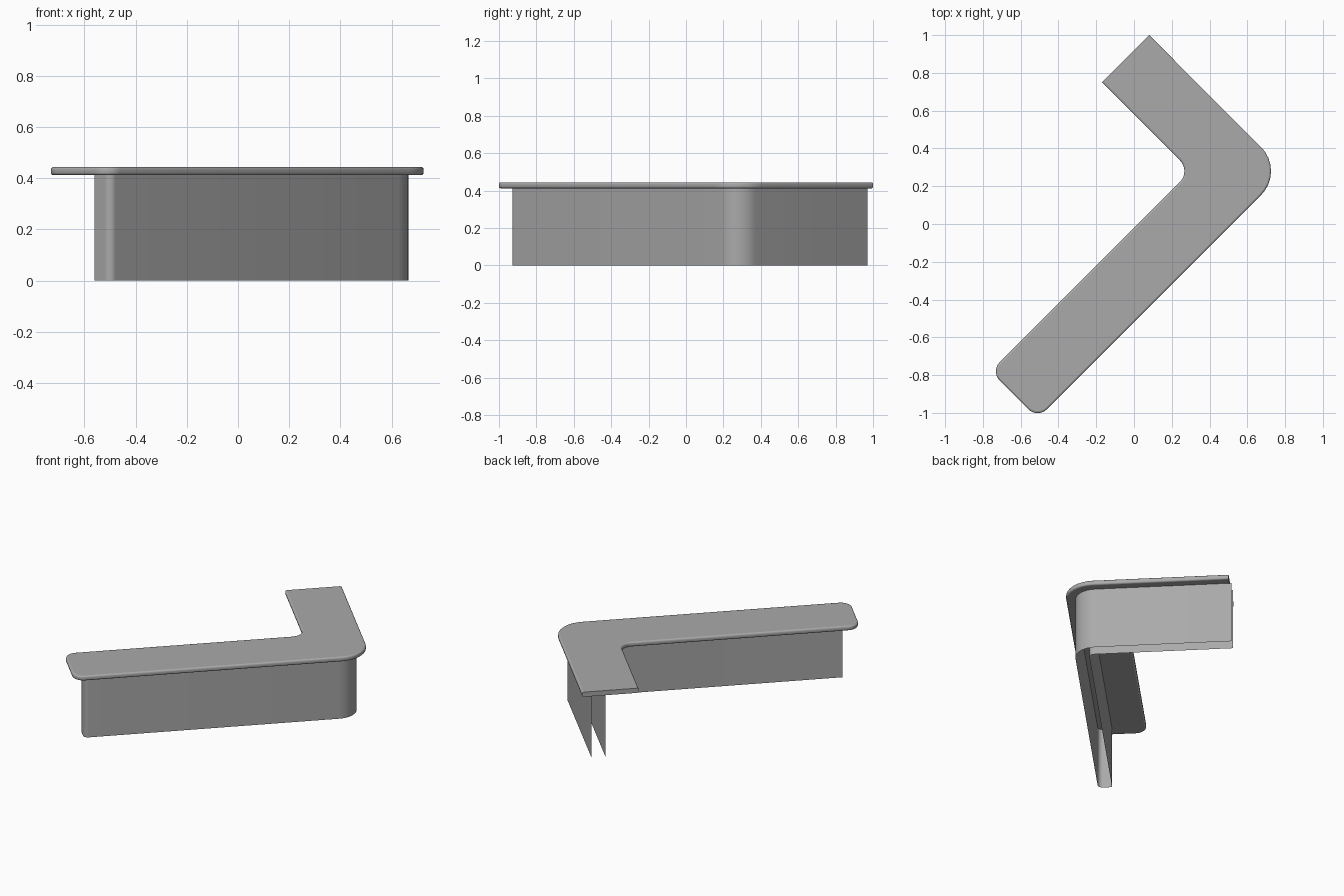
import bpy
import bmesh
from math import cos, sin, pi, radians
from mathutils import Vector

cube = bpy.data.objects.get("Cube")
if cube:
    bpy.data.objects.remove(cube, do_unlink=True)

SLAB_BOTTOM, SLAB_TOP, EDGE = 0.412, 0.444, 0.01

grey = bpy.data.materials.new("mid_grey")
grey.use_nodes = True
grey.diffuse_color = (0.4, 0.4, 0.4, 1)
grey.node_tree.nodes["Principled BSDF"].inputs["Base Color"].default_value = (0.4, 0.4, 0.4, 1)


def diagonal(s, d):
    """Point whose x + y is s and whose x - y is d."""
    return Vector(((s + d) / 2, (s - d) / 2))


def rounded(corners, steps=8):
    """Turn right-angled (s, d, radius) corners into a path with filleted corners."""
    pts = [diagonal(s, d) for s, d, r in corners]
    path = []
    for i, (s, d, r) in enumerate(corners):
        p = pts[i]
        if r == 0:
            path.append(p)
            continue
        a = (pts[i - 1] - p).normalized()
        b = (pts[(i + 1) % len(pts)] - p).normalized()
        centre = p + r * (a + b)
        for k in range(steps + 1):
            t = k / steps * pi / 2
            path.append(centre - r * (b * cos(t) + a * sin(t)))
    return path


def finish(bm, name):
    mesh = bpy.data.meshes.new(name)
    bm.to_mesh(mesh)
    bm.free()
    mesh.materials.append(grey)
    obj = bpy.data.objects.new(name, mesh)
    bpy.context.collection.objects.link(obj)
    bpy.ops.object.select_all(action="DESELECT")
    obj.select_set(True)
    bpy.context.view_layer.objects.active = obj
    bpy.ops.object.shade_smooth_by_angle(angle=radians(35))
    return obj


# Counter top: L-shaped slab, rounded rim everywhere but the square-cut end
outline = rounded([
    (0.58, -0.92, 0), (1.08, -0.92, 0), (1.08, 0.52, 0.18),
    (-1.54, 0.52, 0.07), (-1.54, 0.02, 0.07), (0.58, 0.02, 0.08)])
bm = bmesh.new()
base = bm.faces.new([bm.verts.new((p.x, p.y, SLAB_BOTTOM)) for p in outline])
lifted = bmesh.ops.extrude_face_region(bm, geom=[base], use_keep_orig=True)["geom"]
bmesh.ops.translate(bm, vec=(0, 0, SLAB_TOP - SLAB_BOTTOM),
                    verts=[g for g in lifted if isinstance(g, bmesh.types.BMVert)])
bmesh.ops.recalc_face_normals(bm, faces=bm.faces[:])


def on_cut_end(edge):
    return all(abs(v.co.x - v.co.y + 0.92) < 0.001 for v in edge.verts)


rim = [e for e in bm.edges
       if abs(e.verts[0].co.z - e.verts[1].co.z) < 0.001 and not on_cut_end(e)]
bmesh.ops.bevel(bm, geom=rim, offset=EDGE, segments=3, profile=0.5, affect="EDGES")
top = finish(bm, "counter_top")
for face in top.data.polygons:
    if abs(face.normal.z) > 0.999:
        face.use_smooth = False

# Base panel: thin sheet wrapped around both sides and the far end, open below
path = rounded([
    (1.0, -0.94, 0), (1.0, 0.44, 0.13), (-1.44, 0.44, 0.03),
    (-1.44, 0.317, 0), (0.877, 0.317, 0.03), (0.877, -0.94, 0)])
bm = bmesh.new()
low = [bm.verts.new((p.x, p.y, 0)) for p in path]
high = [bm.verts.new((p.x, p.y, SLAB_BOTTOM)) for p in path]
for i in range(len(path) - 1):
    bm.faces.new((low[i], high[i], high[i + 1], low[i + 1]))
finish(bm, "base_panel")
